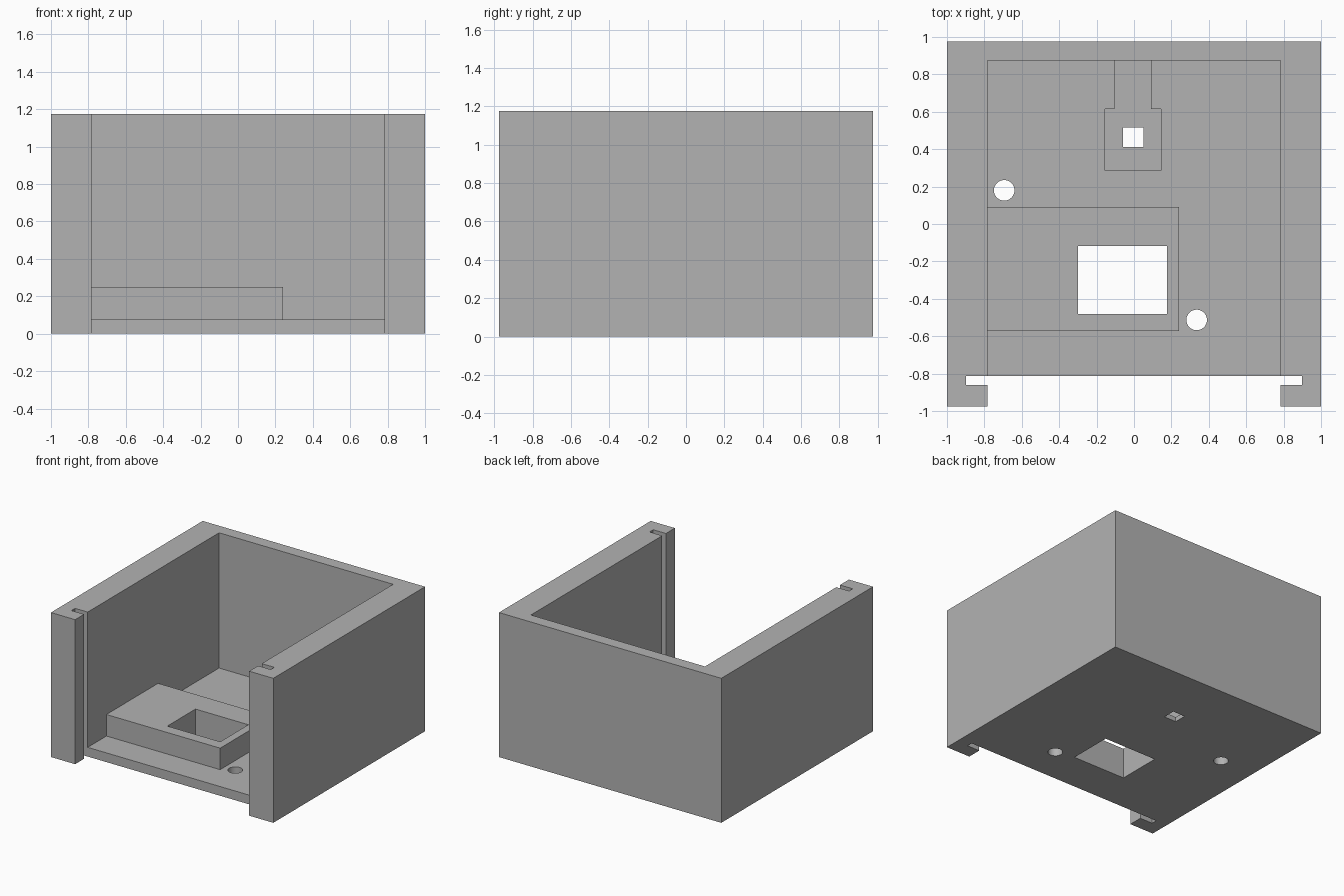
import bpy
import bmesh
from mathutils import Matrix, Vector

cube = bpy.data.objects.get("Cube")
if cube:
    bpy.data.objects.remove(cube, do_unlink=True)

# One flat grey for the whole case
grey = bpy.data.materials.new("grey plastic")
grey.use_nodes = True
colour = (0.45, 0.45, 0.45, 1)
grey.diffuse_color = colour
grey.node_tree.nodes["Principled BSDF"].inputs["Base Color"].default_value = colour

TOP = 1.175      # wall height
FLOOR = 0.075    # floor thickness
POCKET = 0.038   # height of the recessed pocket bottom
LOW, HIGH = -0.2, TOP + 0.2   # overshoot for through cuts


def add_object(name, bm):
    mesh = bpy.data.meshes.new(name)
    bm.to_mesh(mesh)
    bm.free()
    mesh.materials.append(grey)
    obj = bpy.data.objects.new(name, mesh)
    bpy.context.scene.collection.objects.link(obj)
    return obj


def box(name, x, y, z):
    size = Vector((x[1] - x[0], y[1] - y[0], z[1] - z[0]))
    centre = Vector((sum(x), sum(y), sum(z))) / 2
    bm = bmesh.new()
    bmesh.ops.create_cube(bm, size=1, matrix=Matrix.Translation(centre) @ Matrix.Diagonal(size).to_4x4())
    return add_object(name, bm)


def rod(name, x, y, radius):
    bm = bmesh.new()
    bmesh.ops.create_cone(bm, cap_ends=True, segments=48, radius1=radius, radius2=radius,
                          depth=1, matrix=Matrix.Translation((x, y, 0)))
    return add_object(name, bm)


def combine(target, tool, operation):
    mod = target.modifiers.new(tool.name, "BOOLEAN")
    mod.operation = operation
    mod.solver = "EXACT"
    mod.object = tool
    bpy.context.view_layer.update()
    result = bpy.data.meshes.new_from_object(
        target.evaluated_get(bpy.context.evaluated_depsgraph_get()))
    target.modifiers.clear()
    target.data = result
    bpy.data.objects.remove(tool, do_unlink=True)


# Solid block hollowed into a box that is open at the top and front
case = box("open_case", (-1, 1), (-0.975, 0.975), (0, TOP))
through = (LOW, HIGH)
cuts = [
    box("cavity", (-0.783, 0.783), (-1.2, 0.875), (FLOOR, HIGH)),
    box("front_opening", (-0.783, 0.783), (-1.2, -0.83), through),
    box("panel_slot", (-0.897, 0.897), (-0.86, -0.813), through),
]
for cut in cuts:
    combine(case, cut, "DIFFERENCE")

# Raised platform against the right wall
combine(case, box("platform", (-0.85, 0.24), (-0.572, 0.092), (0.03, 0.25)), "UNION")

# Platform window, sensor pocket with cable channel, and floor holes
cuts = [
    box("window", (-0.3, 0.176), (-0.48, -0.118), through),
    box("pocket", (-0.155, 0.145), (0.285, 0.615), (POCKET, 0.2)),
    box("cable_channel", (-0.103, 0.09), (0.5, 0.875), (POCKET, 0.2)),
    box("square_hole", (-0.06, 0.05), (0.412, 0.515), through),
    rod("rear_round_hole", -0.694, 0.18, 0.055),
    rod("front_round_hole", 0.335, -0.513, 0.055),
]
for cut in cuts:
    combine(case, cut, "DIFFERENCE")

# Smooth the round holes, keep the corners sharp
bpy.ops.object.select_all(action="DESELECT")
case.select_set(True)
bpy.context.view_layer.objects.active = case
bpy.ops.object.shade_smooth_by_angle()
